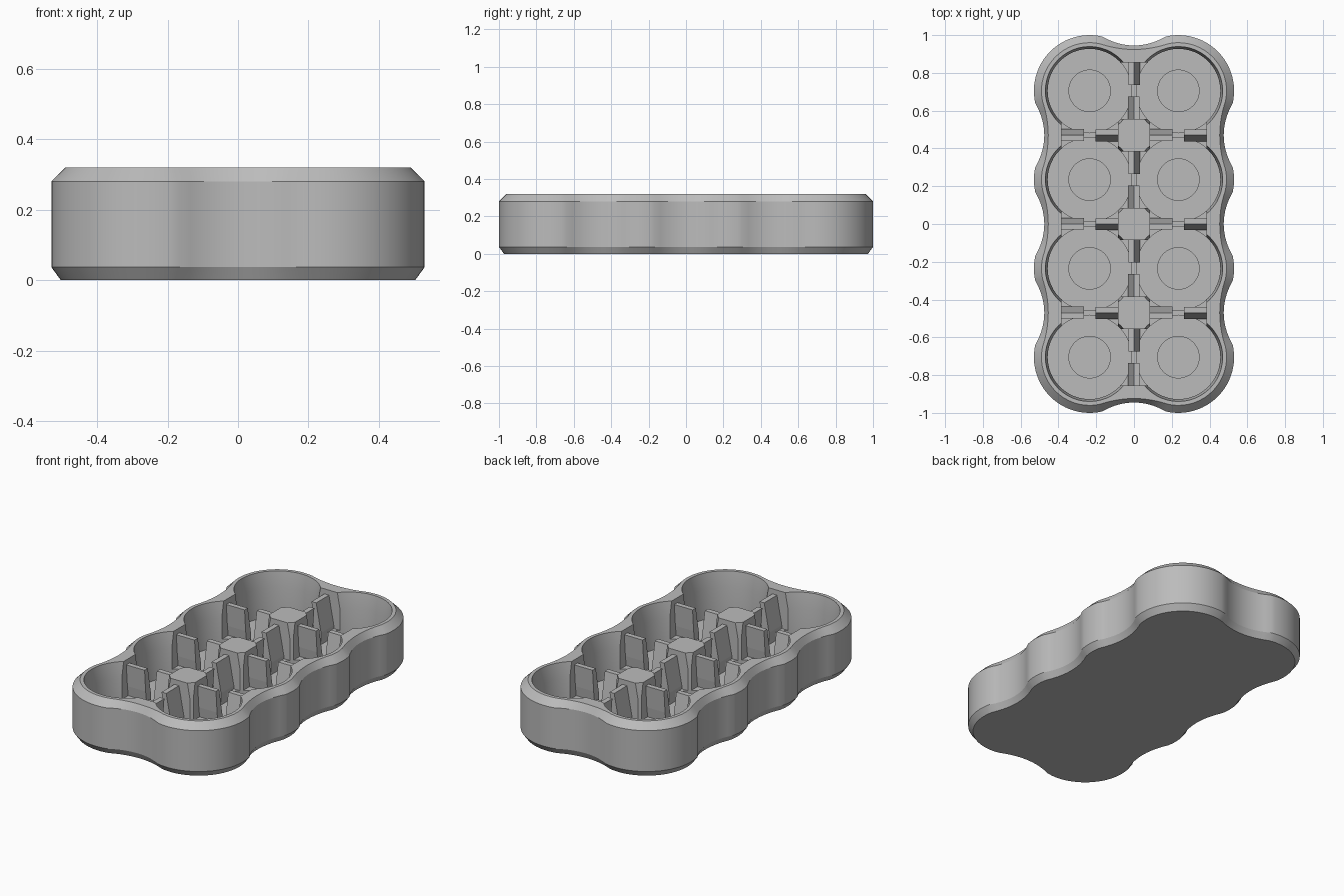
import bpy
import bmesh
from math import pi, cos, sin
from mathutils import Vector

if "Cube" in bpy.data.objects:
    bpy.data.objects.remove(bpy.data.objects["Cube"], do_unlink=True)

H = 0.32        # tray height
P = 0.235       # half the pitch between cups
A = 0.222       # half angle of the round part on each side bulge
ROWS = (-3 * P, -P, P, 3 * P)

grey = bpy.data.materials.new("plain grey")
grey.use_nodes = True
grey.diffuse_color = (0.5, 0.5, 0.5, 1)
grey.node_tree.nodes["Principled BSDF"].inputs["Base Color"].default_value = (0.5, 0.5, 0.5, 1)


def loft(bm, rings):
    """Skin a stack of matching closed rings and cap both ends."""
    rows = [[bm.verts.new(p) for p in ring] for ring in rings]
    n = len(rows[0])
    for lo, hi in zip(rows, rows[1:]):
        for i in range(n):
            j = (i + 1) % n
            bm.faces.new((lo[i], lo[j], hi[j], hi[i]))
    bm.faces.new(rows[0][::-1])
    bm.faces.new(rows[-1])


def finish(bm, name):
    bmesh.ops.recalc_face_normals(bm, faces=bm.faces)
    mesh = bpy.data.meshes.new(name)
    bm.to_mesh(mesh)
    bm.free()
    mesh.materials.append(grey)
    obj = bpy.data.objects.new(name, mesh)
    bpy.context.collection.objects.link(obj)
    return obj


def outline(r, dip, z):
    """Scalloped border: round bulges at the cups, hollows between them."""
    q = pi / 2
    bulges = [(1, 3, 0, q), (-1, 3, q, pi), (-1, 1, pi, pi), (-1, -1, pi, pi),
              (-1, -3, pi, 3 * q), (1, -3, 3 * q, 4 * q), (1, -1, 0, 0), (1, 1, 0, 0)]
    arcs = []
    for cx, cy, a0, a1 in bulges:
        steps = 24 if a1 > a0 else 6
        angles = [a0 - A + (a1 - a0 + 2 * A) * i / steps for i in range(steps + 1)]
        arcs.append([Vector((cx * P + r * cos(a), cy * P + r * sin(a), z)) for a in angles])
    pts = []
    for arc, following in zip(arcs, arcs[1:] + arcs[:1]):
        pts += arc
        start, end = arc[-1], following[0]
        d = (end - start).normalized()
        inward = Vector((-d.y, d.x, 0))
        for i in range(1, 10):
            t = i / 10
            pts.append(start.lerp(end, t) + inward * dip * 4 * t * (1 - t))
    return pts


def circle(cx, cy, r, z, n=48):
    return [(cx + r * cos(2 * pi * i / n), cy + r * sin(2 * pi * i / n), z) for i in range(n)]


# Tray body with chamfered top and bottom borders
bm = bmesh.new()
loft(bm, [outline(0.268, 0.04, 0), outline(0.295, 0.048, 0.037),
          outline(0.295, 0.048, 0.28), outline(0.255, 0.03, H)])
tray = finish(bm, "tray")

# Cup cutter: recessed disc, straight wall, flared mouth
bm = bmesh.new()
for cx in (-P, P):
    for cy in ROWS:
        loft(bm, [circle(cx, cy, r, z) for r, z in
                  ((0.11, 0.035), (0.11, 0.05), (0.222, 0.05), (0.222, 0.23),
                   (0.2345, H), (0.2345, H + 0.03))])
cups = finish(bm, "cup_cutter")

# Places where neighbouring cups meet, with the direction of the wall there
joints = [(Vector((0, y, 0)), Vector((0, 1, 0))) for y in ROWS]
joints += [(Vector((x, y, 0)), Vector((1, 0, 0))) for x in (-P, P) for y in (-2 * P, 0, 2 * P)]


def bar(bm, centre, along, s0, s1, profile):
    """Extrude a (sideways, height) profile along a wall direction."""
    side = Vector((along.y, -along.x, 0))
    loft(bm, [[centre + along * s + side * u + Vector((0, 0, z)) for u, z in profile]
              for s in (s0, s1)])


# Opening cutter that lowers the walls between cups
bm = bmesh.new()
for centre, along in joints:
    bar(bm, centre, along, -0.15, 0.15, [(-0.08, 0.1), (0.08, 0.1), (0.08, 0.4), (-0.08, 0.4)])
openings = finish(bm, "opening_cutter")

bpy.context.view_layer.objects.active = tray
for cutter in (cups, openings):
    cutter.hide_render = True
    mod = tray.modifiers.new(cutter.name, "BOOLEAN")
    mod.operation = "DIFFERENCE"
    mod.solver = "EXACT"
    mod.object = cutter
    bpy.ops.object.modifier_apply(modifier=mod.name)
    bpy.data.objects.remove(cutter, do_unlink=True)

bpy.ops.object.select_all(action="DESELECT")
tray.select_set(True)
bpy.ops.object.shade_smooth_by_angle(angle=pi / 9)

# Leaning clip fins, a pair of opposite lean at each joint
bm = bmesh.new()
lean = [(-0.005, 0.045), (0.032, 0.045), (0.032, 0.12), (0, 0.29), (-0.03, 0.29), (-0.02, 0.16)]
for centre, along in joints:
    for direction in (along, -along):
        bar(bm, centre, direction, 0.03, 0.15, lean)
finish(bm, "clip_fins")
